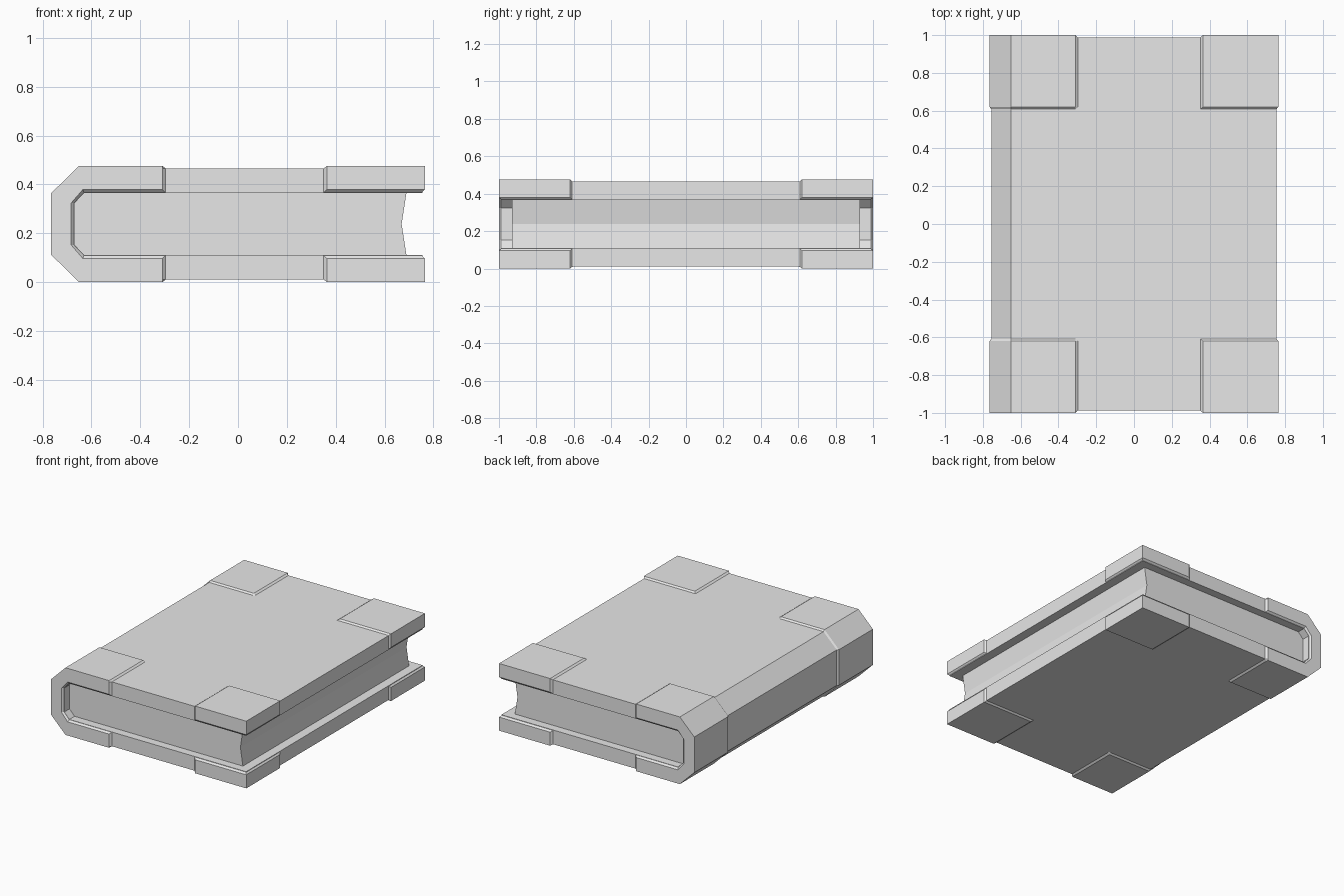
import bpy, bmesh
from itertools import product

cube = bpy.data.objects.get("Cube")
if cube:
    bpy.data.objects.remove(cube)

MID = 0.238  # mid height of the book

grey = bpy.data.materials.new("plain_grey")
grey.use_nodes = True
grey.diffuse_color = (0.8, 0.8, 0.8, 1)
grey.node_tree.nodes["Principled BSDF"].inputs["Base Color"].default_value = (0.8, 0.8, 0.8, 1)


def finish(name, bm):
    bmesh.ops.recalc_face_normals(bm, faces=bm.faces[:])
    mesh = bpy.data.meshes.new(name)
    bm.to_mesh(mesh)
    bm.free()
    mesh.materials.append(grey)
    obj = bpy.data.objects.new(name, mesh)
    bpy.context.collection.objects.link(obj)
    return obj


def loft(name, sections):
    """Join (y, profile) sections of equal point count into a closed solid."""
    bm = bmesh.new()
    rings = [[bm.verts.new((x, y, z)) for x, z in prof] for y, prof in sections]
    for a, b in zip(rings, rings[1:]):
        for i in range(len(a)):
            j = (i + 1) % len(a)
            bm.faces.new((a[i], a[j], b[j], b[i]))
    bm.faces.new(rings[0])
    bm.faces.new(rings[-1])
    return finish(name, bm)


def c_profile(end_out, end_in, out, inner):
    """C-shaped section: out swells the outside, inner widens the inside."""
    upper = [(end_in, 0.127 + inner), (end_in, 0.228), (end_out, 0.228 + out),
             (-0.652, 0.228 + out), (-0.755 - out, 0.126)]
    lining = [(-0.67 - inner, 0.085), (-0.63 - inner * 0.4, 0.127 + inner)]
    top = [(x, MID + z) for x, z in upper]
    bottom = [(x, MID - z) for x, z in reversed(upper)]
    inside = [(x, MID - z) for x, z in reversed(lining)]
    inside += [(x, MID + z) for x, z in lining]
    return top + bottom + inside


def mirrored(obj, y=False, z=False):
    """Copy a part to the opposite side of the book."""
    bm = bmesh.new()
    bm.from_mesh(obj.data)
    for v in bm.verts:
        if y:
            v.co.y = -v.co.y
        if z:
            v.co.z = 2 * MID - v.co.z
    return bm


# Cover with chamfered spine
board = c_profile(0.755, 0.755, 0, 0)
loft("cover", [(-0.988, board), (0.988, board)])

# Page block with a hollow fore edge
pages = [(-0.675, 0.33), (-0.635, 0.368), (0.69, 0.368), (0.67, MID),
         (0.69, 0.108), (-0.635, 0.108), (-0.675, 0.146)]
loft("pages", [(-0.93, pages), (0.93, pages)])

# Bevelled wraps around both ends of the spine
wrap = loft("spine_wrap_front", [
    (-1.0, c_profile(-0.31, -0.31, 0.01, 0.014)),
    (-0.987, c_profile(-0.31, -0.296, 0.01, 0.001)),
    (-0.62, c_profile(-0.31, -0.296, 0.01, 0.003)),
    (-0.607, c_profile(-0.31, -0.296, -0.001, 0.003))])
finish("spine_wrap_back", mirrored(wrap, y=True))

# Bevelled caps on the four fore-edge corners
bm = bmesh.new()
points = list(product((0.35, 0.753), (-0.987, -0.607), (0.367, 0.465)))
points += product((0.365, 0.765), (-1.0, -0.62), (0.476,))
points += [(0.365, -1.0, 0.38), (0.765, -1.0, 0.38), (0.765, -0.62, 0.38)]
verts = [bm.verts.new(p) for p in points]
hull = bmesh.ops.convex_hull(bm, input=verts)
loose = [v for v in bm.verts if not v.link_faces]
bmesh.ops.delete(bm, geom=loose, context='VERTS')
cap = finish("corner_cap_top_front", bm)
finish("corner_cap_top_back", mirrored(cap, y=True))
finish("corner_cap_bottom_front", mirrored(cap, z=True))
finish("corner_cap_bottom_back", mirrored(cap, y=True, z=True))
